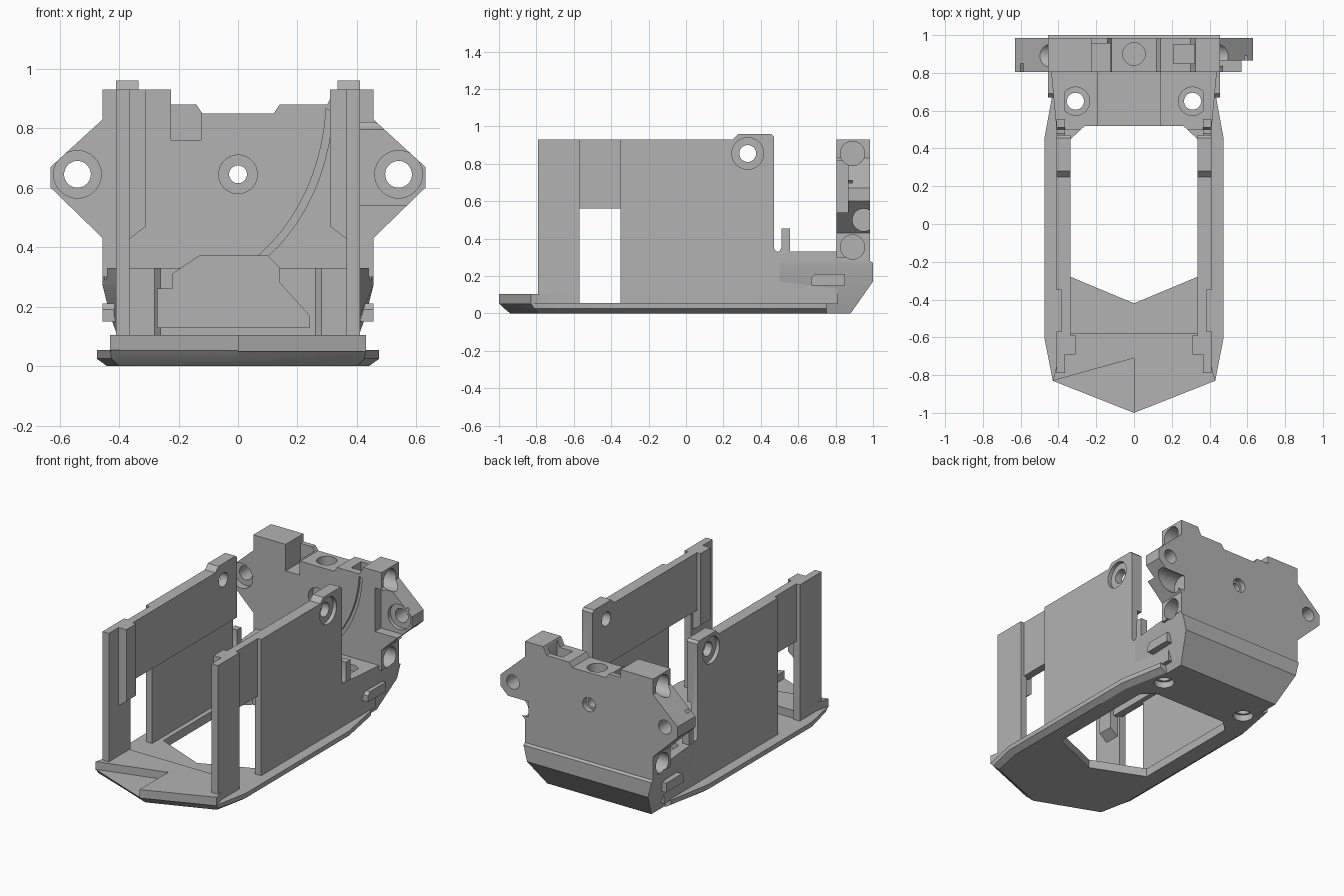
import bpy, bmesh, math
from mathutils import Matrix

default = bpy.data.objects.get("Cube")
if default:
    bpy.data.objects.remove(default, do_unlink=True)

grey = bpy.data.materials.new("plain grey")
grey.use_nodes = True
COLOUR = (0.45, 0.45, 0.45, 1)
grey.diffuse_color = COLOUR
grey.node_tree.nodes["Principled BSDF"].inputs["Base Color"].default_value = COLOUR


def loft(name, layers):
    """Closed solid through rings of equal point count."""
    bm = bmesh.new()
    rings = [[bm.verts.new(p) for p in ring] for ring in layers]
    n = len(rings[0])
    for lo, hi in zip(rings, rings[1:]):
        for i in range(n):
            j = (i + 1) % n
            bm.faces.new((lo[i], lo[j], hi[j], hi[i]))
    bm.faces.new(rings[0])
    bm.faces.new(rings[-1])
    bmesh.ops.recalc_face_normals(bm, faces=bm.faces)
    me = bpy.data.meshes.new(name)
    bm.to_mesh(me)
    bm.free()
    me.materials.append(grey)
    ob = bpy.data.objects.new(name, me)
    bpy.context.collection.objects.link(ob)
    return ob


def prism(name, pts, axis, a, b):
    """Extrude a 2D profile along one axis."""
    place = {"x": lambda p, t: (t, p[0], p[1]),
             "y": lambda p, t: (p[0], t, p[1]),
             "z": lambda p, t: (p[0], p[1], t)}[axis]
    return loft(name, [[place(p, t) for p in pts] for t in (a, b)])


def box(name, x, y, z):
    return prism(name, [(x[0], y[0]), (x[1], y[0]), (x[1], y[1]), (x[0], y[1])], "z", *z)


def rod(axis, u, v, r, a, b):
    pts = [(u + r * math.cos(k * math.tau / 32), v + r * math.sin(k * math.tau / 32))
           for k in range(32)]
    return prism("cutter", pts, axis, a, b)


def cut(target, *cutters):
    bpy.context.view_layer.objects.active = target
    for c in cutters:
        c.hide_render = True
        m = target.modifiers.new("cut", "BOOLEAN")
        m.operation, m.solver, m.object = "DIFFERENCE", "EXACT", c
        bpy.ops.object.modifier_apply(modifier=m.name)
        bpy.data.objects.remove(c, do_unlink=True)


def mirrored(half):
    """Complete an outline given its +x half."""
    return half + [(-x, y) for x, y in reversed(half) if x > 0]


def ring(half, z):
    return [(x, y, z) for x, y in mirrored(half)]


opening = mirrored([(0, -.42), (.335, -.28), (.335, .45), (.26, .52)])
parts = []

# Base tray with chamfered underside
base = loft("base_plate", [
    ring([(0, -.94), (.40, -.785), (.44, -.59), (.44, .45), (.38, .75)], 0),
    ring([(0, -.97), (.425, -.81), (.475, -.6), (.475, .45), (.42, .75)], .025),
    ring([(0, -1), (.43, -.83), (.475, -.6), (.475, .45), (.42, .75)], .055)])
cut(base, prism("cutter", opening, "z", -.1, .2))
parts.append(base)

# Raised front deck with a chevron rear edge
parts.append(prism("front_deck", mirrored(
    [(0, -1), (.43, -.83), (.41, -.75), (.41, -.57), (.335, -.58)]) + [(0, -.71)],
    "z", .05, .105))

# Rear block, tapering toward the bottom
rear = loft("rear_block", [
    ring([(.37, .5), (.37, .88)], 0),
    ring([(.41, .5), (.43, 1)], .17),
    ring([(.41, .5), (.455, 1)], .27),
    ring([(.41, .5), (.455, .985)], .28),
    ring([(.41, .5), (.455, .985)], .33)])
pocket = [(-.27, .13), (.24, .13), (.24, .17), (.14, .28), (.14, .33), (.1, .37),
          (-.13, .37), (-.22, .31), (-.22, .26), (-.27, .26)]
cut(rear, prism("cutter", opening, "z", -.1, .6),
    prism("cutter", pocket, "y", .4, .88),
    *[rod("z", s * .31, .65, r, a, b) for s in (-1, 1)
      for r, a, b in ((.045, -.1, .5), (.075, .29, .5), (.06, -.1, .04))])
cut(base, *[rod("z", s * .31, .65, .06, -.1, .2) for s in (-1, 1)])
parts.append(rear)

# Back plate with side ears
half_right = [(.455, .3), (.455, .43), (.63, .6), (.63, .67), (.455, .83), (.455, .93)]
back = prism("back_plate", half_right
             + [(.325, .93), (.3, .88), (.14, .88), (.12, .85), (-.12, .85), (-.14, .88),
                (-.225, .88), (-.225, .93)]
             + [(-x, z) for x, z in reversed(half_right)], "y", .805, .985)
cut(back, prism("cutter", pocket, "y", .7, .88))

# Screw holes, side sockets and top socket
holes = []
for x, r, wide in ((-.54, .045, .08), (0, .03, .065), (.54, .045, .08)):
    holes += [rod("y", x, .645, r, .7, 1.1),
              rod("y", x, .645, wide, .7, .85 if x <= 0 else .89)]
holes += [rod("y", 0, .645, .045, .95, 1.1), rod("z", 0, .9, .06, .74, 1)]
for s in (-1, 1):
    holes.append(rod("x", .89, .855, .065, s * .36, s * .7))
cut(back, *holes)

# Top pockets, ear notch and the curved groove
arc = [(-.22 + .54 * math.cos(a), .9 + .66 * math.sin(a))
       for a in [math.radians(-4 - 5 * k) for k in range(14)]]
groove = arc + [(x - .022, z + .012) for x, z in reversed(arc)]
cut(back, box("cutter", (-.225, -.125), (.7, .955), (.76, 1.1)),
    box("cutter", (.21, .32), (.85, .95), (.78, 1.1)),
    prism("cutter", [(.41, .54), (.7, .54), (.7, .74), (.455, .82), (.41, .82)], "y", .7, .865),
    box("cutter", (.575, .8), (.7, .865), (.5, .8)),
    rod("x", .95, .5, .06, .43, .8),
    prism("cutter", groove, "y", .7, .82))
parts.append(back)
cut(rear, *[rod("x", .89, .355, .065, s * .36, s * .6) for s in (-1, 1)])
cut(back, *[rod("x", .89, .355, .065, s * .36, s * .6) for s in (-1, 1)])

# Side walls, posts and tabs
bump = [(.25, .93), (.28, .96), (.455, .96), (.47, .945)]
wall = [(-.35, .05), (-.35, .93)] + bump + [
    (.47, .35), (.48, .33), (.5, .33), (.51, .35), (.51, .455), (.555, .455),
    (.555, .33), (.81, .33), (.81, .05)]
panel = [(-.6, .56), (-.6, .93)] + bump + [(.47, .56)]
for s, side in ((1, "left"), (-1, "right")):
    outer = prism(side + "_wall", wall, "x", s * .365, s * .41)
    inner = prism(side + "_inner_panel", panel, "x", s * .335, s * .385)
    for ob in (outer, inner):
        cut(ob, rod("x", .33, .855, .045, s * .2, s * .6))
    cut(outer, rod("x", .33, .855, .085, s * .385, s * .6))
    post = box(side + "_front_post", sorted((s * .365, s * .41)), (-.79, -.57), (.05, .93))
    lug = prism(side + "_post_lug", [(s * .375, .42), (s * .31, .47), (s * .31, .93), (s * .375, .93)],
                "y", -.69, -.59)
    tab = prism(side + "_side_tab", [(.67, .15), (.85, .15), (.85, .21), (.69, .21), (.67, .19)],
                "x", s * .38, s * .455)
    parts += [outer, inner, post, lug, tab]

# Smooth the round holes while keeping edges sharp
bpy.ops.object.select_all(action="DESELECT")
for ob in parts:
    ob.select_set(True)
bpy.context.view_layer.objects.active = base
bpy.ops.object.shade_smooth_by_angle(angle=math.radians(30))
